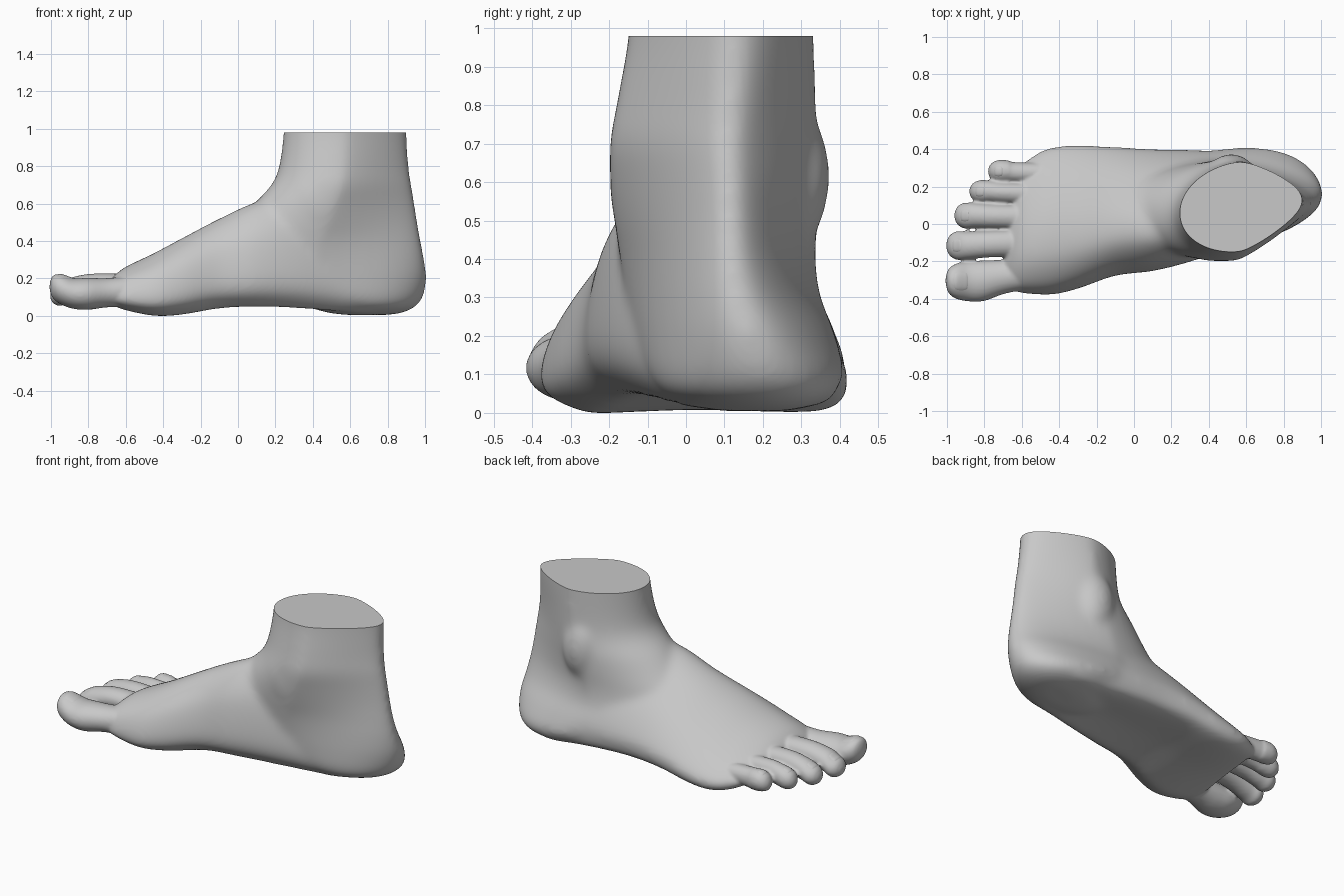
import bpy, bmesh, math
from mathutils import Matrix, Vector
from mathutils.bvhtree import BVHTree

if "Cube" in bpy.data.objects:
    bpy.data.objects.remove(bpy.data.objects["Cube"])

SEGMENTS = 40
STEPS = 8

skin = bpy.data.materials.new("grey_skin")
skin.use_nodes = True
grey = (0.58, 0.58, 0.58, 1)
skin.diffuse_color = grey
skin.node_tree.nodes["Principled BSDF"].inputs["Base Color"].default_value = grey


def spline(keys):
    """Catmull-Rom interpolation through tuples of section values."""
    pts = [keys[0]] + list(keys) + [keys[-1]]
    out = []
    for a, b, c, d in zip(pts, pts[1:], pts[2:], pts[3:]):
        for s in range(STEPS):
            t = s / STEPS
            out.append([q + t / 2 * (r - p + t * (2*p - 5*q + 4*r - e + t * (3*q - p - 3*r + e)))
                        for p, q, r, e in zip(a, b, c, d)])
    return out + [list(keys[-1])]


def loft(bm, keys, ring):
    """Skin closed rings made from each interpolated section, and cap the ends."""
    rows = [[bm.verts.new(p) for p in ring(*k)] for k in spline(keys)]
    for a, b in zip(rows, rows[1:]):
        n = len(a)
        for i in range(n):
            j = (i + 1) % n
            bm.faces.new((a[i], a[j], b[j], b[i]))
    bm.faces.new(rows[0][::-1])
    bm.faces.new(rows[-1])


def angles():
    return [math.tau * i / SEGMENTS for i in range(SEGMENTS)]


def leg_ring(z, x0, x1, y0, y1, pinch):
    # oval that narrows towards the heel tendon
    pts = []
    for t in angles():
        c, s = math.cos(t), math.sin(t)
        narrow = 1 - pinch * max(0, c)
        pts.append(((x0 + x1) / 2 + (x1 - x0) / 2 * c,
                    (y0 + y1) / 2 + 0.035 * c + (y1 - y0) / 2 * s * narrow, z))
    return pts


# outline of a slice across the foot: inner side tall, outer side sloping
SLICE = spline([(.15, 0), (.02, .14), (0, .35), (.06, .7), (.2, .94), (.35, 1), (.55, .9),
                (.8, .61), (.96, .32), (.99, .15), (.9, .02), (.5, .03), (.15, 0)])[:-1]


def foot_ring(x, y0, y1, z0, z1):
    slant = max(0, -x - 0.5) / 2
    return [(x + slant * (u - 0.4), y0 + (y1 - y0) * u, z0 + (z1 - z0) * v) for u, v in SLICE]


def toe_ring(x, y, z, ry, rz):
    return [(x, y + ry * math.cos(t), z + rz * math.sin(t)) for t in angles()]


def ellipsoid(bm, centre, radii):
    bmesh.ops.create_uvsphere(bm, u_segments=24, v_segments=16, radius=1,
                              matrix=Matrix.Translation(centre) @ Matrix.Diagonal((*radii, 1)))


def make_object(name, bm):
    mesh = bpy.data.meshes.new(name)
    bm.to_mesh(mesh)
    bm.free()
    mesh.materials.append(skin)
    obj = bpy.data.objects.new(name, mesh)
    bpy.context.collection.objects.link(obj)
    return obj


def fuse(bm, voxel, rounds):
    """Melt the overlapping parts into one smooth skin."""
    bmesh.ops.recalc_face_normals(bm, faces=bm.faces)
    obj = make_object("fused_parts", bm)
    remesh = obj.modifiers.new("melt", 'REMESH')
    remesh.mode = 'VOXEL'
    remesh.voxel_size = voxel
    smooth = obj.modifiers.new("soften", 'SMOOTH')
    smooth.factor = 0.5
    smooth.iterations = rounds
    view = bpy.context.evaluated_depsgraph_get()
    mesh = bpy.data.meshes.new_from_object(obj.evaluated_get(view))
    result = bmesh.new()
    result.from_mesh(mesh)
    bpy.data.objects.remove(obj)
    bpy.data.meshes.remove(mesh)
    return result


# Leg and heel
body = bmesh.new()
loft(body, [(1.15, .245, .9, -.14, .33, .4), (.98, .243, .903, -.147, .335, .4),
            (.8, .22, .915, -.178, .34, .48), (.7, .18, .93, -.196, .345, .52),
            (.6, .09, .947, -.195, .35, .52), (.5, 0, .963, -.185, .345, .48),
            (.4, -.1, .98, -.17, .338, .38), (.3, -.15, .998, -.155, .35, .25),
            (.2, -.1, 1.01, -.135, .388, .12), (.1, .15, .992, -.1, .41, .05),
            (.045, .36, .95, -.05, .38, 0), (.012, .48, .88, .03, .32, 0),
            (0, .58, .8, .1, .25, 0)], leg_ring)

# Instep, arch and ball
loft(body, [(-.68, -.33, .31, .07, .18), (-.61, -.365, .35, .03, .25), (-.45, -.378, .415, -.006, .33),
            (-.3, -.345, .428, 0, .41), (-.1, -.275, .418, .033, .515), (.1, -.25, .405, .042, .605),
            (.3, -.2, .4, .035, .64), (.5, -.13, .395, .02, .58), (.7, -.05, .395, .008, .4),
            (.85, .04, .35, .04, .3)], foot_ring)

# Ankle bones
ellipsoid(body, (.43, -.1, .6), (.17, .1, .2))
ellipsoid(body, (.52, .26, .61), (.13, .115, .2))
body = fuse(body, .012, 45)

# Big toe
loft(body, [(-.5, -.26, .13, .08, .09), (-.68, -.28, .12, .09, .078), (-.8, -.303, .113, .108, .085),
            (-.88, -.306, .115, .108, .082), (-.95, -.306, .138, .094, .08),
            (-.99, -.305, .15, .066, .06), (-1.007, -.303, .15, .02, .02)], toe_ring)

# Small toes: tip x, tip y, root y, half width, height of the knuckle
small_toes = [(-1.003, -.115, -.1, .076, .162), (-.96, .045, .035, .069, .148),
              (-.88, .174, .16, .06, .13), (-.78, .282, .27, .06, .108)]
for tip, y, root, w, h in small_toes:
    mid = (tip - .5) / 2
    loft(body, [(-.45, root, h, w * .9, .05), (mid, (y + root) / 2, h, w * .92, .06),
                (tip + .11, y, h * .5 + .055, w * .97, .064), (tip + .055, y, .11, w, .062),
                (tip + .018, y, .105, w * .72, .045), (tip, y, .1, w * .25, .015)],
         toe_ring)
foot = fuse(body, .009, 6)

# Stand the skin on the ground
drop = min(v.co.z for v in foot.verts)
bmesh.ops.translate(foot, verts=foot.verts, vec=(0, 0, -drop))

# Flat cut across the leg
for f in foot.faces:
    f.smooth = True
cut = bmesh.ops.bisect_plane(foot, geom=foot.verts[:] + foot.edges[:] + foot.faces[:],
                             plane_co=(0, 0, .98), plane_no=(0, 0, 1), clear_outer=True)
rim = [e for e in cut["geom_cut"] if isinstance(e, bmesh.types.BMEdge)]
for e in rim:
    e.smooth = False
for f in bmesh.ops.contextual_create(foot, geom=rim)["faces"]:
    f.smooth = False
bmesh.ops.recalc_face_normals(foot, faces=foot.faces)

# Toenails: thin rounded plates draped on the skin
skin_tree = BVHTree.FromBMesh(foot)
nails = bmesh.new()
spots = [(-.925, -.306, .042, .055)]
spots += [(tip + .055, y, .025, w * .5) for tip, y, _, w, _ in small_toes]
for x, y, length, width in spots:
    plate = bmesh.ops.create_grid(nails, x_segments=12, y_segments=12, size=1)["verts"]
    for v in plate:
        u, w = v.co.x, v.co.y
        edge = max(abs(u), abs(w))
        px = x + length * u * math.sqrt(1 - w * w / 3)
        py = y + width * w * math.sqrt(1 - u * u / 3)
        place = skin_tree.ray_cast(Vector((px, py, .9)), Vector((0, 0, -1)))[0]
        v.co = (px, py, place.z + .005 * (1 - edge ** 6) - .002)
for f in nails.faces:
    f.smooth = True

make_object("foot", foot)
make_object("toenails", nails)
